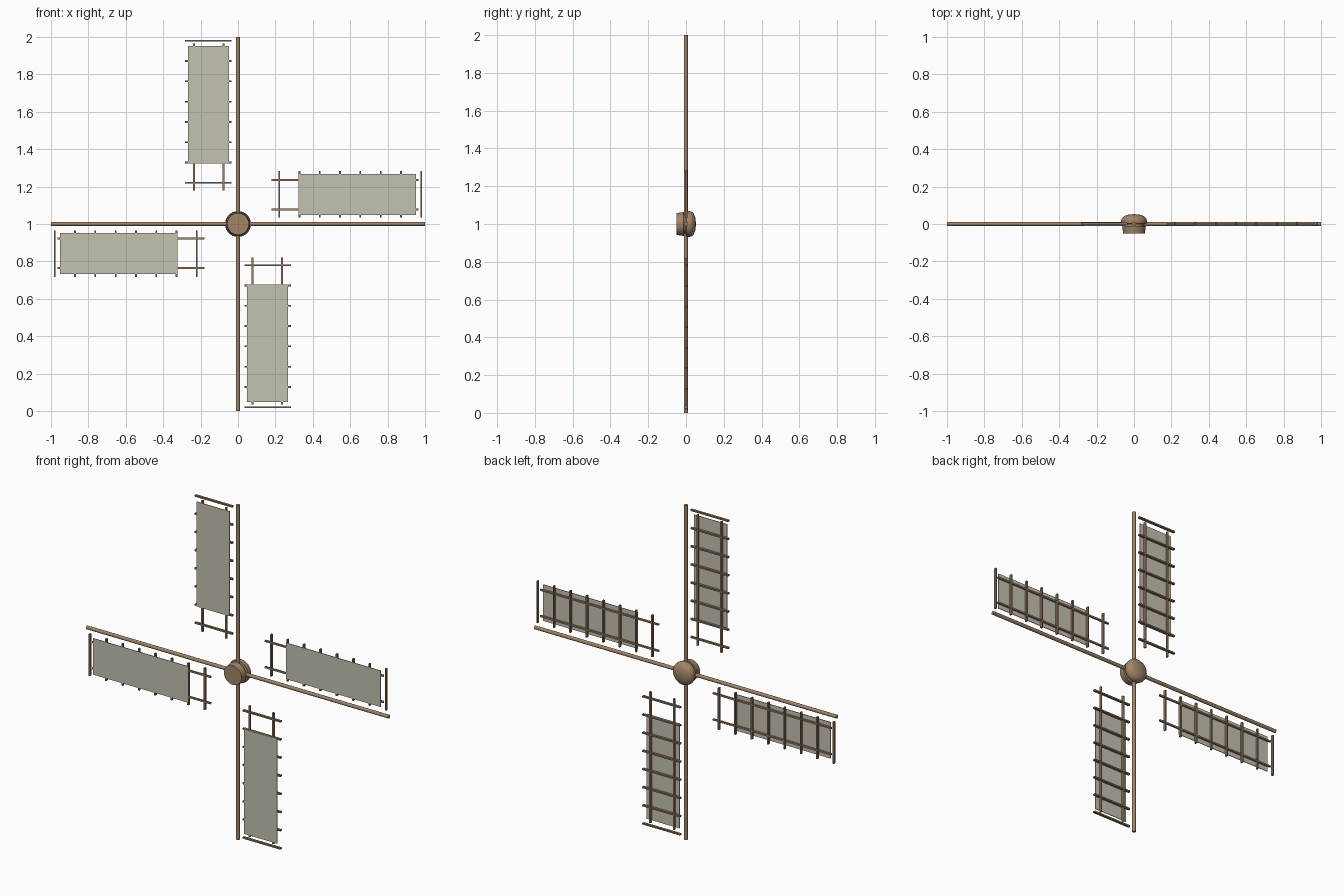
import bpy, bmesh
from math import pi, cos, sin, radians
from mathutils import Matrix, Vector

cube = bpy.data.objects.get("Cube")
if cube:
    bpy.data.objects.remove(cube, do_unlink=True)


def material(name, color):
    mat = bpy.data.materials.new(name)
    mat.use_nodes = True
    mat.diffuse_color = color
    bsdf = next(n for n in mat.node_tree.nodes if n.type == 'BSDF_PRINCIPLED')
    bsdf.inputs["Base Color"].default_value = color
    return mat


wood = material("brown wood", (0.36, 0.235, 0.135, 1))
dark_wood = material("dark wood", (0.25, 0.175, 0.11, 1))
canvas = material("pale canvas", (0.56, 0.54, 0.44, 1))
CENTRE = Matrix.Translation((0, 0, 1))


def finish(name, bm, mat, matrix=CENTRE):
    bm.transform(matrix)
    bmesh.ops.recalc_face_normals(bm, faces=bm.faces)
    mesh = bpy.data.meshes.new(name)
    bm.to_mesh(mesh)
    bm.free()
    mesh.materials.append(mat)
    obj = bpy.data.objects.new(name, mesh)
    bpy.context.collection.objects.link(obj)
    return obj


def smooth(obj):
    bpy.ops.object.select_all(action='DESELECT')
    obj.select_set(True)
    bpy.context.view_layer.objects.active = obj
    bpy.ops.object.shade_smooth_by_angle(angle=radians(40))


def box(bm, centre, size):
    place = Matrix.Translation(centre) @ Matrix.Diagonal((*size, 1))
    bmesh.ops.create_cube(bm, size=1, matrix=place)


# Hub: front cap, groove and domed back, turned around the y axis
profile = [(0, -0.05), (0.058, -0.05), (0.063, -0.012), (0.052, -0.01), (0.052, 0),
           (0.066, 0.002), (0.069, 0.015), (0.066, 0.029), (0.055, 0.041),
           (0.035, 0.049), (0, 0.053)]
bm = bmesh.new()
verts = [bm.verts.new((r, y, 0)) for r, y in profile]
edges = [bm.edges.new(pair) for pair in zip(verts, verts[1:])]
bmesh.ops.spin(bm, geom=verts + edges, axis=(0, 1, 0), cent=(0, 0, 0),
               angle=2 * pi, steps=32)
bmesh.ops.remove_doubles(bm, verts=bm.verts, dist=0.0001)
smooth(finish("hub", bm, wood))

# Two long crossing spars
for name, turn in (("upright_spar", 0), ("level_spar", pi / 2)):
    bm = bmesh.new()
    bmesh.ops.create_cone(bm, cap_ends=True, segments=12, radius1=0.0105,
                          radius2=0.0105, depth=2)
    smooth(finish(name, bm, wood, CENTRE @ Matrix.Rotation(turn, 4, 'Y')))

# Four sails, each a ladder frame with a cloth on its front
for i, side in enumerate(("top", "right", "bottom", "left")):
    turn = CENTRE @ Matrix.Rotation(i * pi / 2, 4, 'Y')

    bm = bmesh.new()
    for x in (-0.235, -0.078):
        box(bm, (x, 0, 0.572), (0.009, 0.011, 0.784))
    finish(side + "_sail_rails", bm, wood, turn)

    bm = bmesh.new()
    for k in range(8):
        box(bm, (-0.159, 0.001, 0.22 + k * 0.1086), (0.25, 0.014, 0.009))
    finish(side + "_sail_rungs", bm, dark_wood, turn)

    bm = bmesh.new()
    box(bm, (-0.1575, -0.009, 0.638), (0.217, 0.004, 0.627))
    finish(side + "_sail_cloth", bm, canvas, turn)
